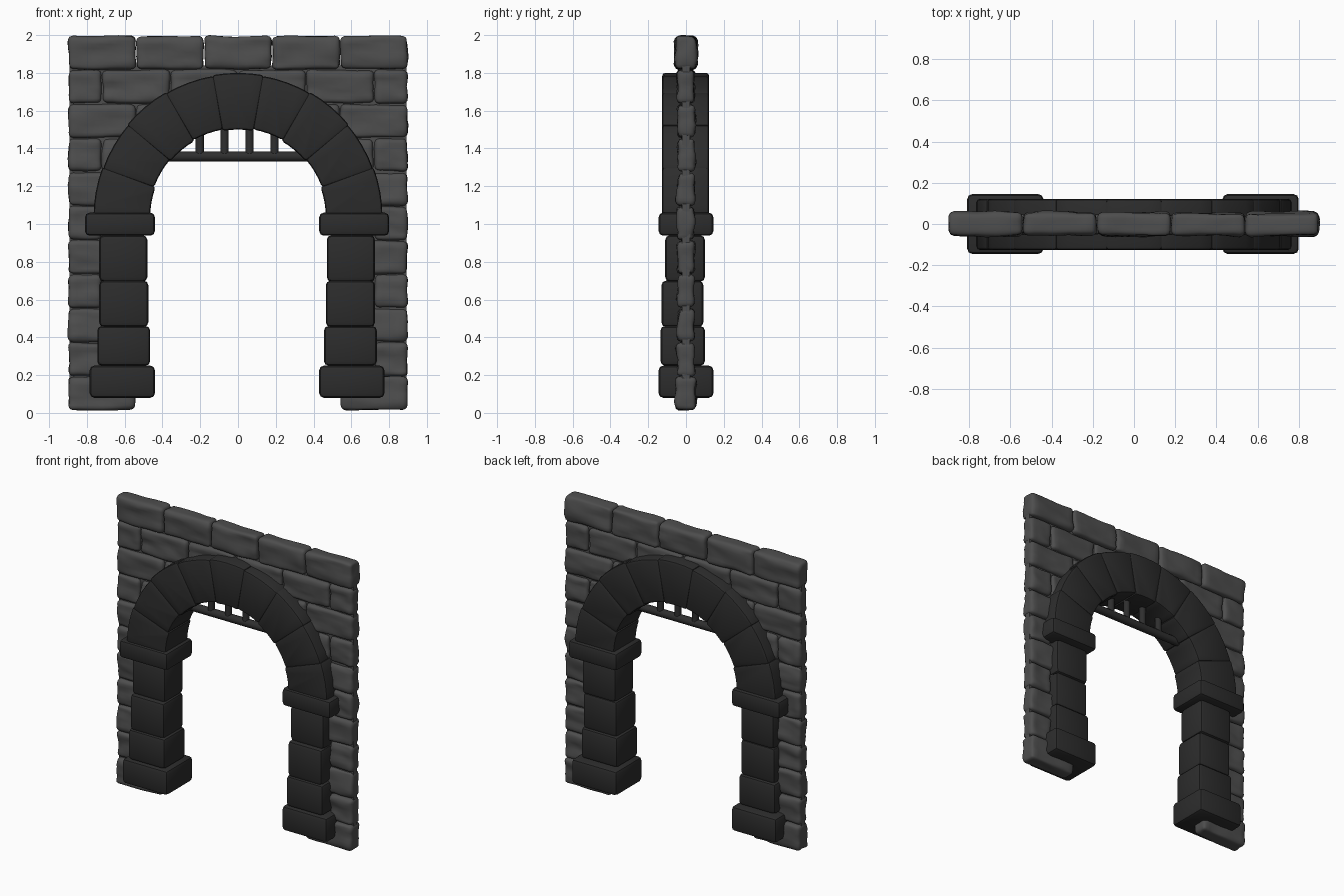
import bpy, bmesh, math
from mathutils import Vector, noise

if "Cube" in bpy.data.objects:
    bpy.data.objects.remove(bpy.data.objects["Cube"])


def material(name, v):
    m = bpy.data.materials.new(name)
    m.diffuse_color = (v, v, v, 1)
    m.use_nodes = True
    m.node_tree.nodes["Principled BSDF"].inputs["Base Color"].default_value = m.diffuse_color
    return m


WALL = material("wall_grey", 0.075)
DARK = material("dark_stone", 0.025)
IRON = material("dark_iron", 0.028)


def finish(name, bm, mat, angle=40):
    bmesh.ops.recalc_face_normals(bm, faces=bm.faces[:])
    me = bpy.data.meshes.new(name)
    bm.to_mesh(me)
    bm.free()
    me.materials.append(mat)
    ob = bpy.data.objects.new(name, me)
    bpy.context.collection.objects.link(ob)
    bpy.ops.object.select_all(action='DESELECT')
    ob.select_set(True)
    bpy.context.view_layer.objects.active = ob
    bpy.ops.object.shade_smooth_by_angle(angle=math.radians(angle))
    return ob


def prism(bm, pts, y0, y1):
    """Extrude an x-z outline from y0 to y1."""
    a = [bm.verts.new((x, y0, z)) for x, z in pts]
    b = [bm.verts.new((x, y1, z)) for x, z in pts]
    n = len(pts)
    bm.faces.new(a)
    bm.faces.new(b[::-1])
    for i in range(n):
        j = (i + 1) % n
        bm.faces.new((a[i], b[i], b[j], a[j]))


def bevel_sharp(bm, width, segments):
    bmesh.ops.recalc_face_normals(bm, faces=bm.faces[:])
    edges = [e for e in bm.edges if e.calc_face_angle(0) > 0.6]
    bmesh.ops.bevel(bm, geom=edges, offset=width, segments=segments,
                    profile=0.5, affect='EDGES', clamp_overlap=True)


def block(name, x0, x1, y0, y1, z0, z1, width=0.024):
    bm = bmesh.new()
    prism(bm, [(x0, z0), (x1, z0), (x1, z1), (x0, z1)], y0, y1)
    bevel_sharp(bm, width, 2)
    return finish(name, bm, DARK)


CZ = 1.035          # centre height of the arch


# Rough wall stones in a running bond, cleared around the doorway
def stone(bm, x0, x1, z0, z1, hy, seed):
    h = Vector(((x1 - x0) / 2 - 0.003, hy, (z1 - z0) / 2 - 0.003))
    c = Vector(((x0 + x1) / 2, 0, (z0 + z1) / 2))
    r = 0.026
    inner = h - Vector((r, r, r))
    tmp = bmesh.new()
    bmesh.ops.create_cube(tmp, size=2)
    bmesh.ops.subdivide_edges(tmp, edges=tmp.edges[:], cuts=11, use_grid_fill=True)
    new = {}
    for v in tmp.verts:
        # bunch the grid towards the edges so that they round cleanly
        p = Vector([math.sin(v.co[i] * math.pi / 2) * h[i] for i in range(3)])
        core = Vector([max(-inner[i], min(inner[i], p[i])) for i in range(3)])
        n = (p - core).normalized()
        p = core + n * r
        w = c + p
        s = Vector((w.x * 5 + seed * 7.3, w.y * 9, w.z * 13))
        d = noise.noise(s) * 0.011 + noise.noise(s * 2.3) * 0.006
        new[v] = bm.verts.new(w + Vector((n.x * d * 0.7, n.y * d * 1.2, n.z * d * 0.7)))
    for f in tmp.faces:
        bm.faces.new([new[v] for v in f.verts])
    tmp.free()


bm = bmesh.new()
ROWS, BOTTOM, STEP = 11, 0.012, 0.1805
seed = 0
for row in range(ROWS):
    z0 = BOTTOM + row * STEP
    z1 = z0 + STEP
    dz = (z0 + z1) / 2 - CZ
    gap = 0.54 if dz < 0 else min(0.54, math.sqrt(max(0, 0.36 - dz * dz)))
    if row % 2 == 0:
        joints = [-0.9, -0.54, -0.18, 0.18, 0.54, 0.9]
    else:
        joints = [-0.9, -0.72, -0.36, 0, 0.36, 0.72, 0.9]
    hy = 0.055 if row in (0, ROWS - 1) else 0.046
    for a, b in zip(joints, joints[1:]):
        seed += 1
        spans = [(a, b)] if gap == 0 else [(a, min(b, -gap)), (max(a, gap), b)]
        for s, e in spans:
            if e - s > 0.07:
                stone(bm, s, e, z0, z1, hy, seed)
finish("wall_stones", bm, WALL, 60)

# Thin mortar slab inside the wall
bm = bmesh.new()
arc = [(0.58 * math.cos(t), CZ + 0.58 * math.sin(t))
       for t in [math.pi * i / 24 for i in range(25)]]
outline = [(0.58, 0.09), (0.893, 0.09), (0.893, 1.84),
           (-0.893, 1.84), (-0.893, 0.09), (-0.58, 0.09)]
prism(bm, outline + arc[::-1], -0.02, 0.02)
finish("mortar_core", bm, WALL)

# Nine arch stones
for k in range(9):
    a0 = math.radians(k * 20 - 0.4)
    a1 = math.radians(k * 20 + 20.4)
    ts = [a0 + (a1 - a0) * i / 4 for i in range(5)]
    r_out = 0.765 if k % 2 == 0 else 0.76
    r_in = 0.465 if k % 2 == 0 else 0.472
    pts = [(r_out * math.cos(t), CZ + r_out * math.sin(t)) for t in ts]
    pts += [(r_in * math.cos(t), CZ + r_in * math.sin(t)) for t in ts[::-1]]
    bm = bmesh.new()
    prism(bm, pts, -0.126, 0.122)
    bevel_sharp(bm, 0.016, 2)
    finish("arch_stone_%d" % (k + 1), bm, DARK)

# Pillars: base, three shaft blocks and capital on each side
PARTS = [
    ("pillar_base", 0.44, 0.785, -0.145, 0.145, 0.08, 0.25),
    ("pillar_block_low", 0.465, 0.745, -0.135, 0.10, 0.25, 0.46),
    ("pillar_block_middle", 0.475, 0.735, -0.13, 0.092, 0.455, 0.70),
    ("pillar_block_high", 0.48, 0.735, -0.11, 0.10, 0.695, 0.94),
    ("pillar_capital", 0.44, 0.81, -0.145, 0.145, 0.938, 1.06),
]
for name, x0, x1, y0, y1, z0, z1 in PARTS:
    block(name + "_left", -x1, -x0, y0, y1, z0, z1)
    block(name + "_right", x0 - 0.01, x1 - 0.01, y0, y1, z0, z1)


# Raised gate bars under the arch
def bar(name, p, q, radius):
    p, q = Vector(p), Vector(q)
    bm = bmesh.new()
    bmesh.ops.create_cone(bm, cap_ends=True, segments=12, radius1=radius,
                          radius2=radius, depth=(q - p).length)
    rot = (q - p).to_track_quat('Z', 'Y')
    for v in bm.verts:
        v.co = rot @ v.co + (p + q) / 2
    finish(name, bm, IRON)


bar("gate_rail", (-0.43, 0, 1.357), (0.43, 0, 1.357), 0.027)
for i in range(4):
    x = -0.203 + i * 0.132
    bar("gate_bar_%d" % (i + 1), (x, 0, 1.35), (x, 0, 1.56), 0.022)
